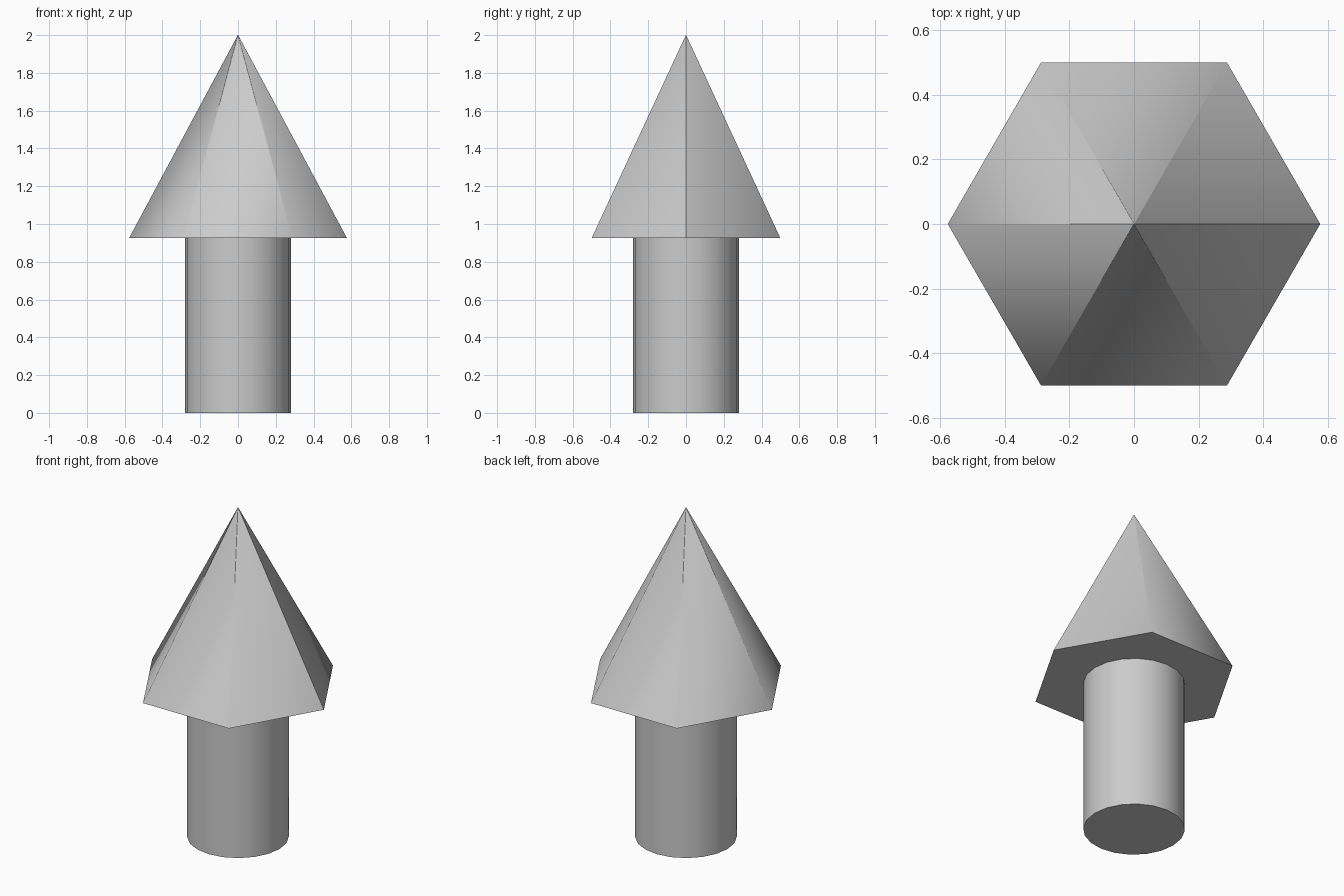
import bpy
from math import radians

cube = bpy.data.objects.get("Cube")
if cube:
    bpy.data.objects.remove(cube, do_unlink=True)

# One plain grey for the whole model
grey = bpy.data.materials.new("plain_grey")
grey.use_nodes = True
colour = (0.6, 0.6, 0.6, 1)
grey.diffuse_color = colour
grey.node_tree.nodes["Principled BSDF"].inputs["Base Color"].default_value = colour


def tapered(name, sides, bottom, top, z0, z1):
    """Upright prism or cone, with a corner on the +x axis."""
    bpy.ops.mesh.primitive_cone_add(
        vertices=sides, radius1=bottom, radius2=top, depth=z1 - z0,
        location=(0, 0, (z0 + z1) / 2), rotation=(0, 0, radians(-90)))
    obj = bpy.context.object
    obj.name = name
    bpy.ops.object.transform_apply(location=True, rotation=True, scale=True)
    obj.data.materials.append(grey)
    bpy.ops.object.shade_smooth_by_angle(angle=radians(60))
    return obj


# Round shaft
tapered("shaft", 20, 0.28, 0.28, 0, 0.925)

# Six-sided pointed head; the tiny tip keeps the sides smoothly shaded
head = tapered("pointed_head", 6, 0.577, 0.001, 0.925, 2)

# Hard crease down the +x corner of the head
verts = head.data.vertices
for edge in head.data.edges:
    a, b = (verts[i].co for i in edge.vertices)
    if abs(a.z - b.z) > 0.5 and max(a.x, b.x) > 0.5:
        edge.use_edge_sharp = True
